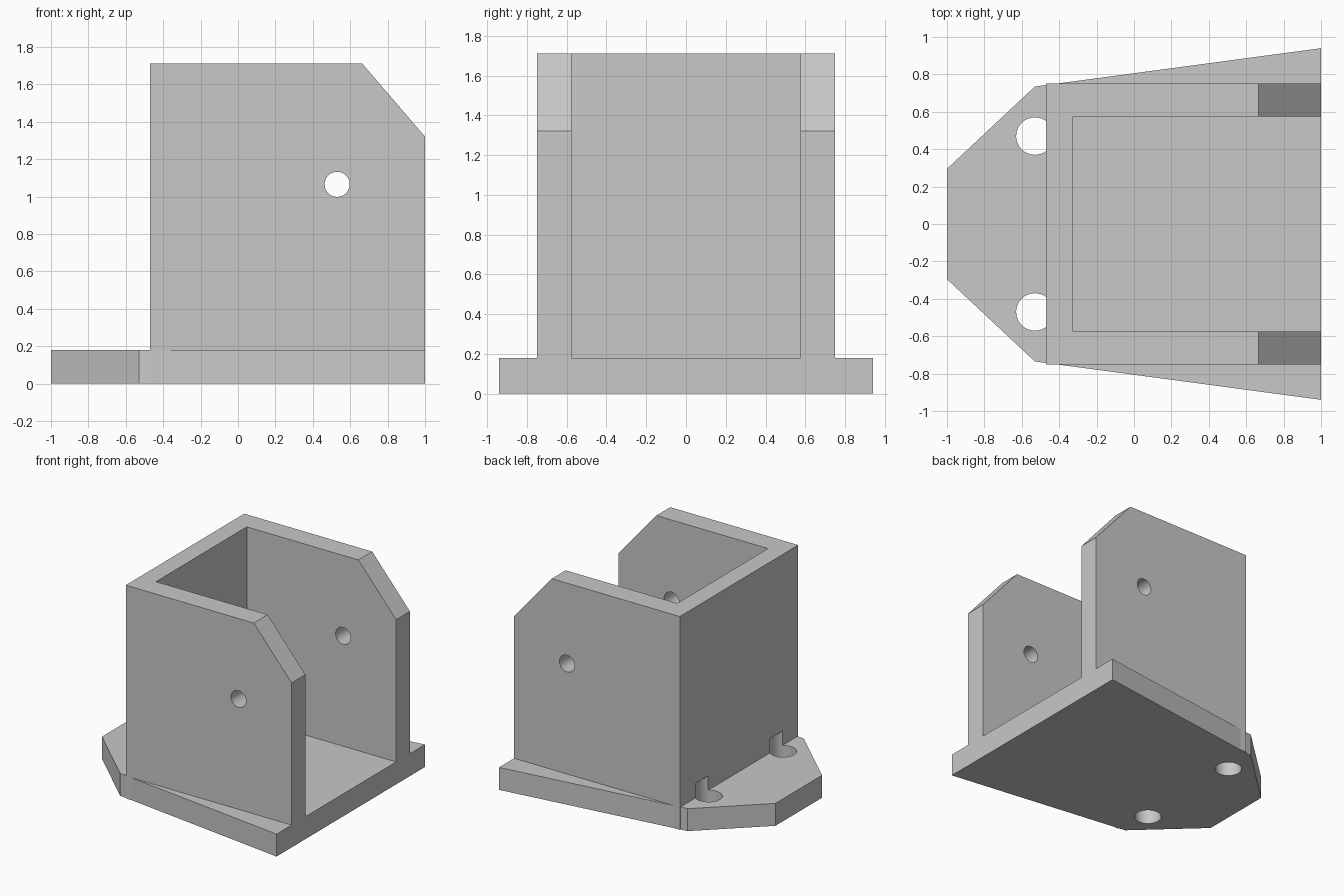
import bpy, bmesh
from mathutils import Vector

default = bpy.data.objects.get("Cube")
if default:
    bpy.data.objects.remove(default, do_unlink=True)

grey = bpy.data.materials.new("plain grey")
grey.use_nodes = True
colour = (0.58, 0.58, 0.58, 1)
grey.diffuse_color = colour
grey.node_tree.nodes["Principled BSDF"].inputs["Base Color"].default_value = colour


def prism(name, outline, direction):
    """Solid made by sweeping a planar outline along a direction."""
    bm = bmesh.new()
    face = bm.faces.new([bm.verts.new(p) for p in outline])
    swept = bmesh.ops.extrude_face_region(bm, geom=[face])["geom"]
    moved = [v for v in swept if isinstance(v, bmesh.types.BMVert)]
    bmesh.ops.translate(bm, verts=moved, vec=Vector(direction))
    bmesh.ops.recalc_face_normals(bm, faces=bm.faces)
    mesh = bpy.data.meshes.new(name)
    bm.to_mesh(mesh)
    bm.free()
    mesh.materials.append(grey)
    obj = bpy.data.objects.new(name, mesh)
    bpy.context.collection.objects.link(obj)
    return obj


def cylinder(name, radius, depth, centre, turn=(0, 0, 0)):
    bpy.ops.mesh.primitive_cylinder_add(vertices=48, radius=radius, depth=depth,
                                        location=centre, rotation=turn)
    obj = bpy.context.object
    obj.name = name
    obj.data.materials.append(grey)
    return obj


def combine(target, tool, operation):
    """Apply a boolean and discard the tool."""
    tool.hide_render = True
    mod = target.modifiers.new(operation.lower(), "BOOLEAN")
    mod.object, mod.operation, mod.solver = tool, operation, "EXACT"
    bpy.ops.object.select_all(action="DESELECT")
    bpy.context.view_layer.objects.active = target
    target.select_set(True)
    bpy.ops.object.modifier_apply(modifier=mod.name)
    bpy.data.objects.remove(tool, do_unlink=True)


plate_top = 0.18
wall_out, wall_in = 0.75, 0.575

# Three-sided housing with chamfered front corners
side = [(-0.47, 0), (1, 0), (1, 1.32), (0.665, 1.71), (-0.47, 1.71)]
bracket = prism("mounting_bracket", [(x, -wall_out, z) for x, z in side],
                (0, 2 * wall_out, 0))
cavity = [(-0.325, -wall_in), (1.2, -wall_in), (1.2, wall_in), (-0.325, wall_in)]
combine(bracket, prism("cavity_cutter", [(x, y, 0.09) for x, y in cavity], (0, 0, 2)),
        "DIFFERENCE")

# Flared base plate with a tapered tail
half = [(-1, 0.295), (-0.53, 0.735), (1, 0.94)]
outline = half + [(x, -y) for x, y in reversed(half)]
combine(bracket, prism("base_plate", [(x, y, 0) for x, y in outline], (0, 0, plate_top)),
        "UNION")

# Pin hole through both cheeks
combine(bracket, cylinder("pin_cutter", 0.067, 3, (0.53, 0, 1.065), (1.570796, 0, 0)),
        "DIFFERENCE")

# Screw holes through the plate, notching the back wall
for y in (-0.47, 0.47):
    combine(bracket, cylinder("screw_cutter", 0.1, 0.595, (-0.53, y, -0.0025)),
            "DIFFERENCE")

bpy.ops.object.select_all(action="DESELECT")
bpy.context.view_layer.objects.active = bracket
bracket.select_set(True)
bpy.ops.object.shade_smooth_by_angle(angle=0.35)
# The plate flank meets the housing at a shallow angle, so keep flat parts flat
for poly in bracket.data.polygons:
    if poly.area > 0.02:
        poly.use_smooth = False
